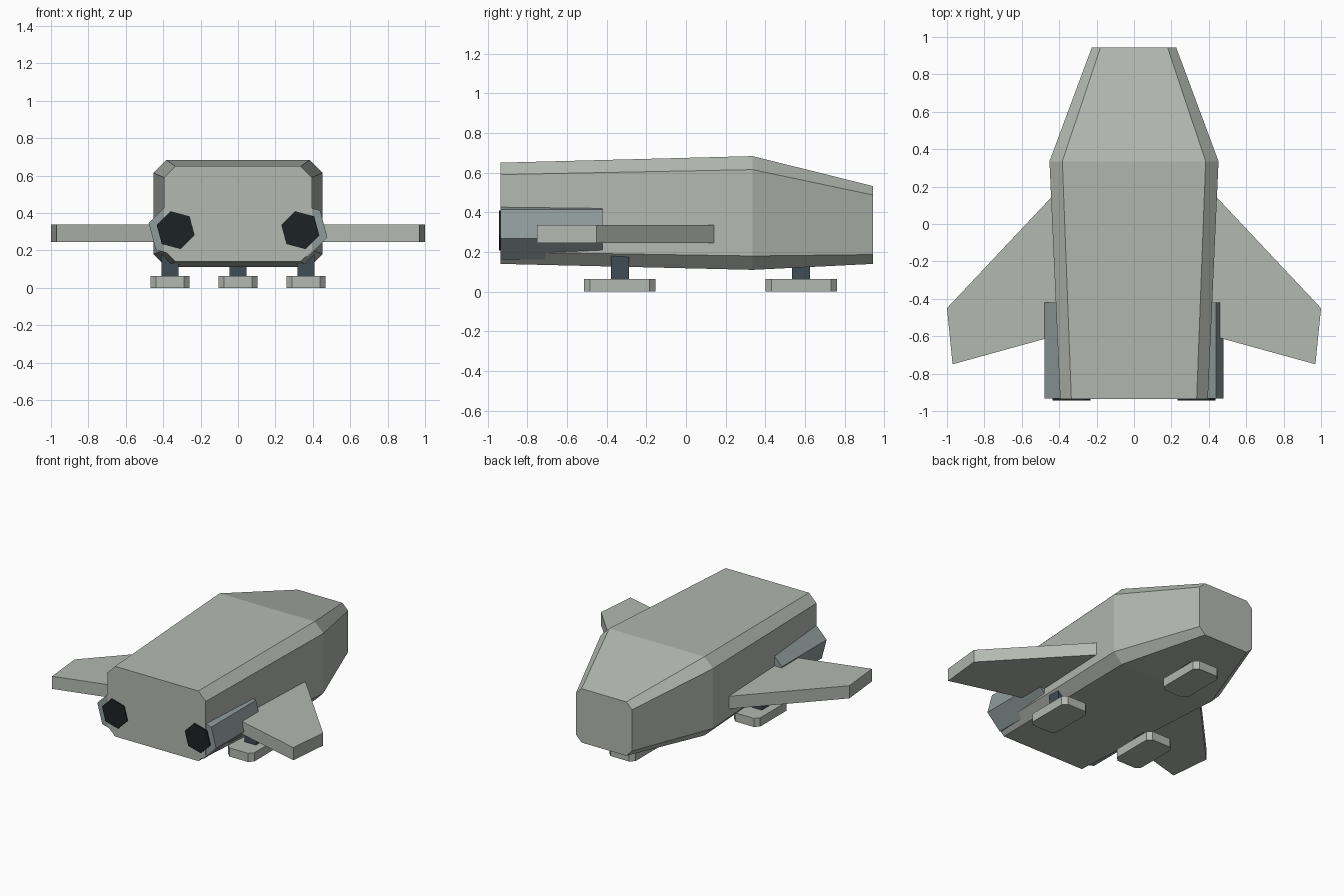
import bpy, bmesh
from math import cos, sin, radians

if "Cube" in bpy.data.objects:
    bpy.data.objects.remove(bpy.data.objects["Cube"])


def material(name, rgb):
    m = bpy.data.materials.new(name)
    m.diffuse_color = (*rgb, 1)
    m.use_nodes = True
    m.node_tree.nodes["Principled BSDF"].inputs["Base Color"].default_value = m.diffuse_color
    return m


PAINT = material("grey_paint", (0.45, 0.48, 0.44))
SLATE = material("slate_metal", (0.28, 0.33, 0.33))
STEEL = material("dark_steel", (0.05, 0.075, 0.09))
BLACK = material("nozzle_black", (0.012, 0.016, 0.018))


def loft(name, sections, mat):
    """Join matching cross-sections into a closed flat-shaded solid."""
    bm = bmesh.new()
    rings = [[bm.verts.new(p) for p in s] for s in sections]
    n = len(rings[0])
    for a, b in zip(rings, rings[1:]):
        for i in range(n):
            j = (i + 1) % n
            bm.faces.new((a[i], a[j], b[j], b[i]))
    bm.faces.new(rings[0])
    bm.faces.new(rings[-1][::-1])
    bmesh.ops.recalc_face_normals(bm, faces=bm.faces)
    me = bpy.data.meshes.new(name)
    bm.to_mesh(me)
    bm.free()
    me.materials.append(mat)
    ob = bpy.data.objects.new(name, me)
    bpy.context.collection.objects.link(ob)
    return ob


def prism_z(name, outline, z0, z1, mat):
    return loft(name, [[(x, y, z) for x, y in outline] for z in (z0, z1)], mat)


def chamfered(hx, hy, c, cx=0, cy=0):
    half = [(hx, hy - c), (hx - c, hy), (c - hx, hy), (-hx, hy - c)]
    return [(cx + x, cy + y) for x, y in half + [(-x, -y) for x, y in half]]


def hexagon(cx, cz, r, y):
    angles = [radians(45 + 60 * i) for i in range(6)]
    return [(cx + r * cos(a), y, cz + r * sin(a)) for a in angles]


# Hull: octagonal sections, (y, half width, chamfered half width, z levels)
def hull_section(y, w, c, bottom, low, high, top):
    side = [(c, bottom), (w, low), (w, high), (c, top)]
    ring = side + [(-x, z) for x, z in reversed(side)]
    return [(x, y, z) for x, z in ring]


loft("hull", [hull_section(-0.935, 0.395, 0.335, 0.14, 0.20, 0.59, 0.65),
              hull_section(0.335, 0.452, 0.383, 0.11, 0.18, 0.615, 0.683),
              hull_section(0.943, 0.226, 0.18, 0.14, 0.187, 0.487, 0.532)], PAINT)

for side, s in (("left", -1), ("right", 1)):
    # Swept wing
    wing = [(0.44, 0.145), (1.0, -0.45), (0.97, -0.75), (0.39, -0.59)]
    prism_z(side + "_wing", [(s * x, y) for x, y in wing], 0.245, 0.337, PAINT)
    # Engine pod and nozzle
    cx = s * 0.333
    loft(side + "_engine", [hexagon(cx, 0.308, 0.15, y) for y in (-0.934, -0.42)], SLATE)
    loft(side + "_nozzle", [hexagon(cx, 0.308, 0.105, y) for y in (-0.943, -0.90)], BLACK)

# Landing gear
for name, x, y in (("nose", 0, 0.58), ("left", -0.364, -0.333), ("right", 0.364, -0.333)):
    prism_z(name + "_foot", chamfered(0.105, 0.18, 0.03, x, y), 0, 0.063, PAINT)
    strut = [(x + a * 0.045, y + b * 0.046) for a, b in ((-1, -1), (1, -1), (1, 1), (-1, 1))]
    prism_z(name + "_strut", strut, 0.055, 0.19, STEEL)
